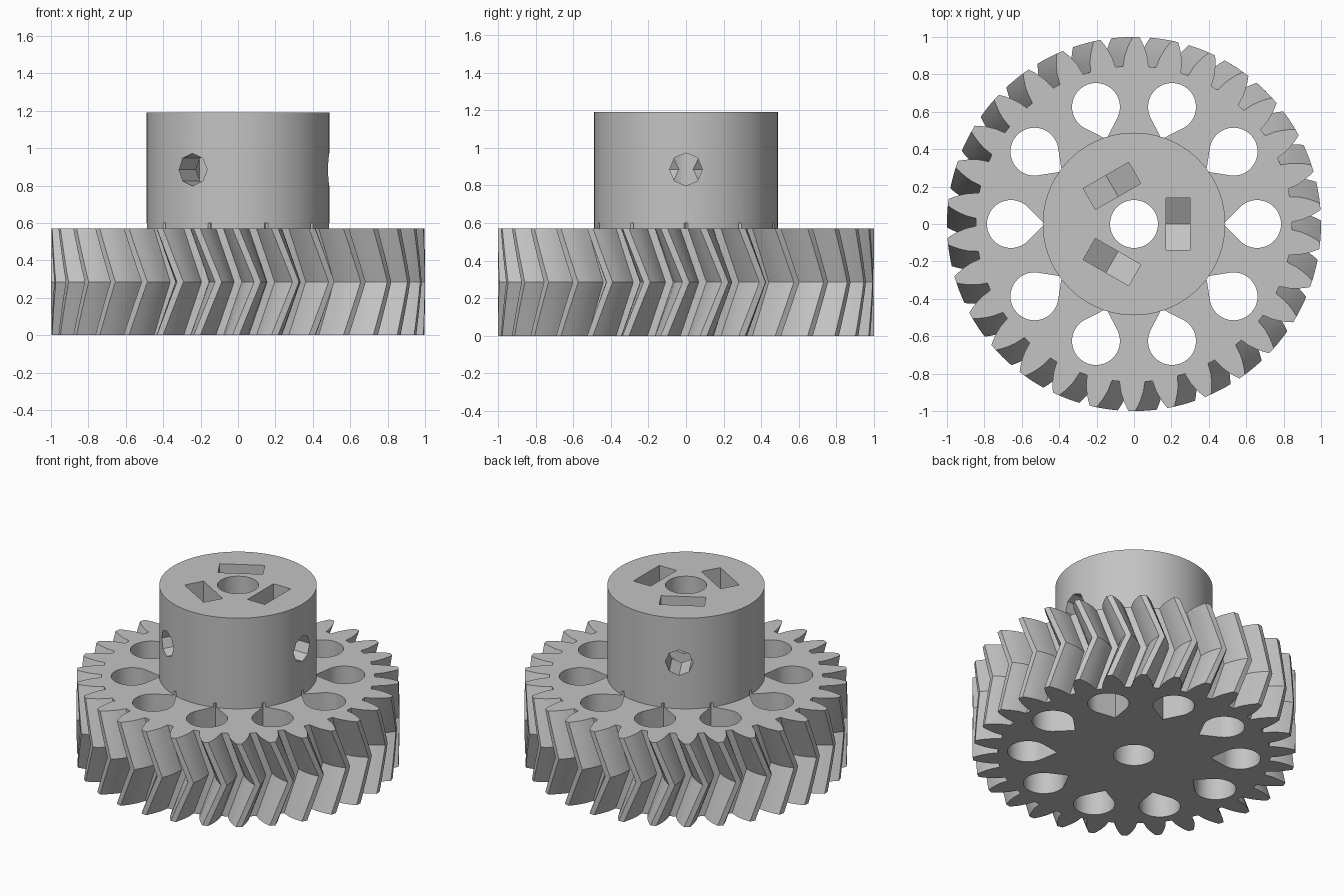
import bpy, bmesh, math
from mathutils import Matrix

old = bpy.data.objects.get("Cube")
if old:
    bpy.data.objects.remove(old, do_unlink=True)

TEETH = 30
GEAR_H, HUB_TOP = 0.57, 1.19
HUB_R, BORE_R = 0.488, 0.128
SCREW_Z = 0.885
TWIST = math.radians(200 / TEETH)

grey = bpy.data.materials.new("plain grey")
grey.use_nodes = True
colour = (0.55, 0.55, 0.55, 1)
grey.diffuse_color = colour
grey.node_tree.nodes["Principled BSDF"].inputs["Base Color"].default_value = colour


def loft(name, rings, matrix=Matrix()):
    """Closed solid through a stack of equal rings of 3D points."""
    bm = bmesh.new()
    loops = [[bm.verts.new(p) for p in ring] for ring in rings]
    n = len(loops[0])
    for low, high in zip(loops, loops[1:]):
        for i in range(n):
            j = (i + 1) % n
            bm.faces.new((low[i], low[j], high[j], high[i]))
    bm.faces.new(loops[0][::-1])
    bm.faces.new(loops[-1])
    bmesh.ops.recalc_face_normals(bm, faces=bm.faces)
    bm.transform(matrix)
    mesh = bpy.data.meshes.new(name)
    bm.to_mesh(mesh)
    bm.free()
    mesh.materials.append(grey)
    obj = bpy.data.objects.new(name, mesh)
    bpy.context.collection.objects.link(obj)
    return obj


def prism(name, outline, z0, z1, matrix=Matrix()):
    return loft(name, [[(u, v, z) for u, v in outline] for z in (z0, z1)], matrix)


def circle(r, n):
    return [(r * math.cos(math.tau * i / n), r * math.sin(math.tau * i / n)) for i in range(n)]


def select_only(obj):
    bpy.ops.object.select_all(action='DESELECT')
    obj.select_set(True)
    bpy.context.view_layer.objects.active = obj


def cut(obj, cutter):
    cutter.hide_render = True
    mod = obj.modifiers.new("cut", 'BOOLEAN')
    mod.operation, mod.solver, mod.object = 'DIFFERENCE', 'EXACT', cutter
    select_only(obj)
    bpy.ops.object.modifier_apply(modifier=mod.name)
    bpy.data.objects.remove(cutter, do_unlink=True)


# Tooth outline: radius and half width from root to tip
flank = [(0.845, 0.068), (0.90, 0.060), (0.94, 0.047), (0.97, 0.034), (1.0, 0.018)]


def gear_ring(z, turn):
    ring = []
    for t in range(TEETH):
        mid = math.tau * t / TEETH + turn
        side = [(r, -w / r) for r, w in flank] + [(r, w / r) for r, w in reversed(flank)]
        ring += [(r * math.cos(mid + a), r * math.sin(mid + a), z) for r, a in side]
    return ring


# Herringbone gear: twisted one way to mid height, then back
STEPS = 8
gear = loft("herringbone_gear", [
    gear_ring(GEAR_H * s / STEPS, -TWIST * abs(2 * s / STEPS - 1))
    for s in range(STEPS + 1)])

# Hub on top of the gear
hub = prism("hub", circle(HUB_R, 96), GEAR_H, HUB_TOP)

# Shaft bore
for part in (gear, hub):
    cut(part, prism("bore_cutter", circle(BORE_R, 48), -0.2, 1.5))

# Ten teardrop lightening holes, pointing inward and nicking the hub
HOLE_R, HOLE_AT = 0.128, 0.658
teardrop = [(HOLE_AT - HOLE_R * math.sqrt(2), 0)]
for i in range(37):
    a = math.radians(-135 + 270 * i / 36)
    teardrop.append((HOLE_AT + HOLE_R * math.cos(a), HOLE_R * math.sin(a)))
for i in range(10):
    spin = Matrix.Rotation(math.tau * i / 10, 4, 'Z')
    for part in (gear, hub):
        cut(part, prism("teardrop_cutter", teardrop, -0.2, 0.6, spin))

# Three nut pockets with pointed floors, and radial screw holes
radial = Matrix(((0, 0, 1, 0), (1, 0, 0, 0), (0, 1, 0, 0), (0, 0, 0, 1)))
half = 0.14
low, side = SCREW_Z - 0.16, SCREW_Z - 0.08
pocket = [(0, low), (half, side), (half, 1.4), (-half, 1.4), (-half, side)]
screw = [(u, v + SCREW_Z) for u, v in circle(0.087, 8)]
for i in range(3):
    spin = Matrix.Rotation(math.tau * i / 3, 4, 'Z') @ radial
    cut(hub, prism("pocket_cutter", pocket, 0.17, 0.30, spin))
    cut(hub, prism("screw_cutter", screw, 0.05, 0.6, spin))

for part in (gear, hub):
    select_only(part)
    bpy.ops.object.shade_smooth_by_angle(angle=math.radians(20))
